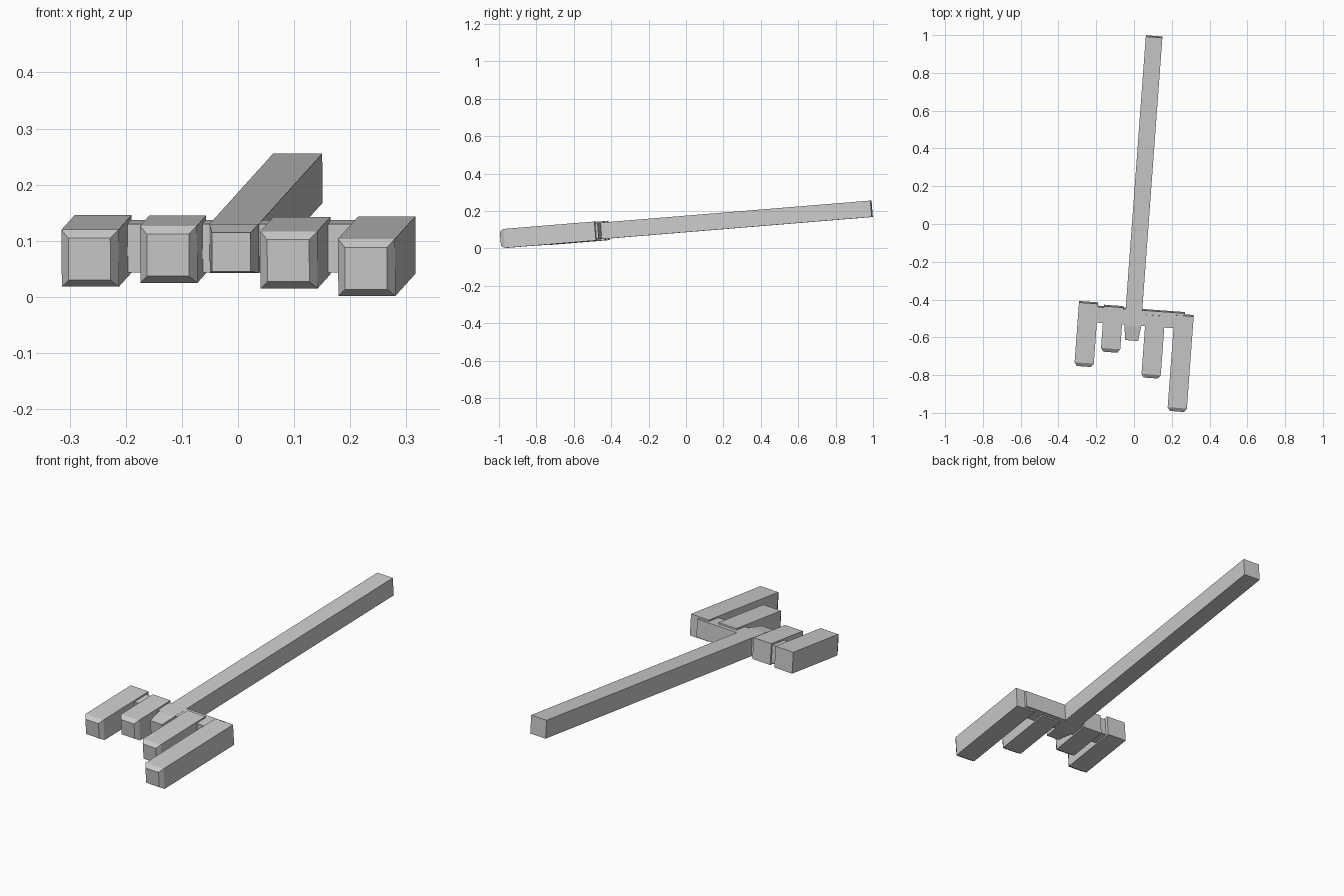
import bpy, bmesh, math
from mathutils import Matrix

cube = bpy.data.objects.get("Cube")
if cube:
    bpy.data.objects.remove(cube, do_unlink=True)

grey = bpy.data.materials.new("plain grey")
grey.use_nodes = True
grey.diffuse_color = (0.6, 0.6, 0.6, 1)
grey.node_tree.nodes["Principled BSDF"].inputs["Base Color"].default_value = (0.6, 0.6, 0.6, 1)

# The whole tool lies slightly turned and tilted up towards the handle end
POSE = (Matrix.Translation((0, -0.45, 0.0935))
        @ Matrix.Rotation(-math.atan(0.0738), 4, 'Z')
        @ Matrix.Rotation(math.atan(0.0815), 4, 'X'))


def bar(name, x0, x1, y0, y1, half_z, inset=0.0, taper=0.0):
    """Square bar along y; its front end narrows by inset over the taper length."""
    bm = bmesh.new()
    bmesh.ops.create_cube(bm, size=1)
    for v in bm.verts:
        v.co.x = x0 if v.co.x < 0 else x1
        v.co.y = y0 + taper if v.co.y < 0 else y1
        v.co.z = half_z * (1 if v.co.z > 0 else -1)
    if taper:
        bm.faces.ensure_lookup_table()
        front = min(bm.faces, key=lambda f: f.calc_center_median().y)
        new = bmesh.ops.extrude_discrete_faces(bm, faces=[front])["faces"][0]
        cx = (x0 + x1) / 2
        sx = 1 - 2 * inset / (x1 - x0)
        sz = 1 - inset / half_z
        for v in new.verts:
            v.co.x = cx + (v.co.x - cx) * sx
            v.co.z *= sz
            v.co.y = y0
    bmesh.ops.recalc_face_normals(bm, faces=bm.faces)
    mesh = bpy.data.meshes.new(name)
    bm.to_mesh(mesh)
    bm.free()
    mesh.materials.append(grey)
    obj = bpy.data.objects.new(name, mesh)
    obj.matrix_world = POSE
    bpy.context.collection.objects.link(obj)
    return obj


# Long handle ending in a short tapered middle prong
bar("handle", -0.044, 0.044, -0.165, 1.451, 0.044, inset=0.0095, taper=0.075)

# Crossbar joining the prongs
bar("crossbar", -0.23, 0.271, -0.083, 0.0, 0.0435)

# Four chamfered prongs of differing lengths: centre x, front y, back y
prongs = {
    "outer_right_prong": (-0.242, -0.321, 0.017),
    "inner_right_prong": (-0.108, -0.235, 0.007),
    "inner_left_prong": (0.116, -0.356, -0.022),
    "outer_left_prong": (0.267, -0.523, -0.0125),
}
for name, (x, y0, y1) in prongs.items():
    bar(name, x - 0.051, x + 0.051, y0, y1, 0.051, inset=0.0135, taper=0.02)
